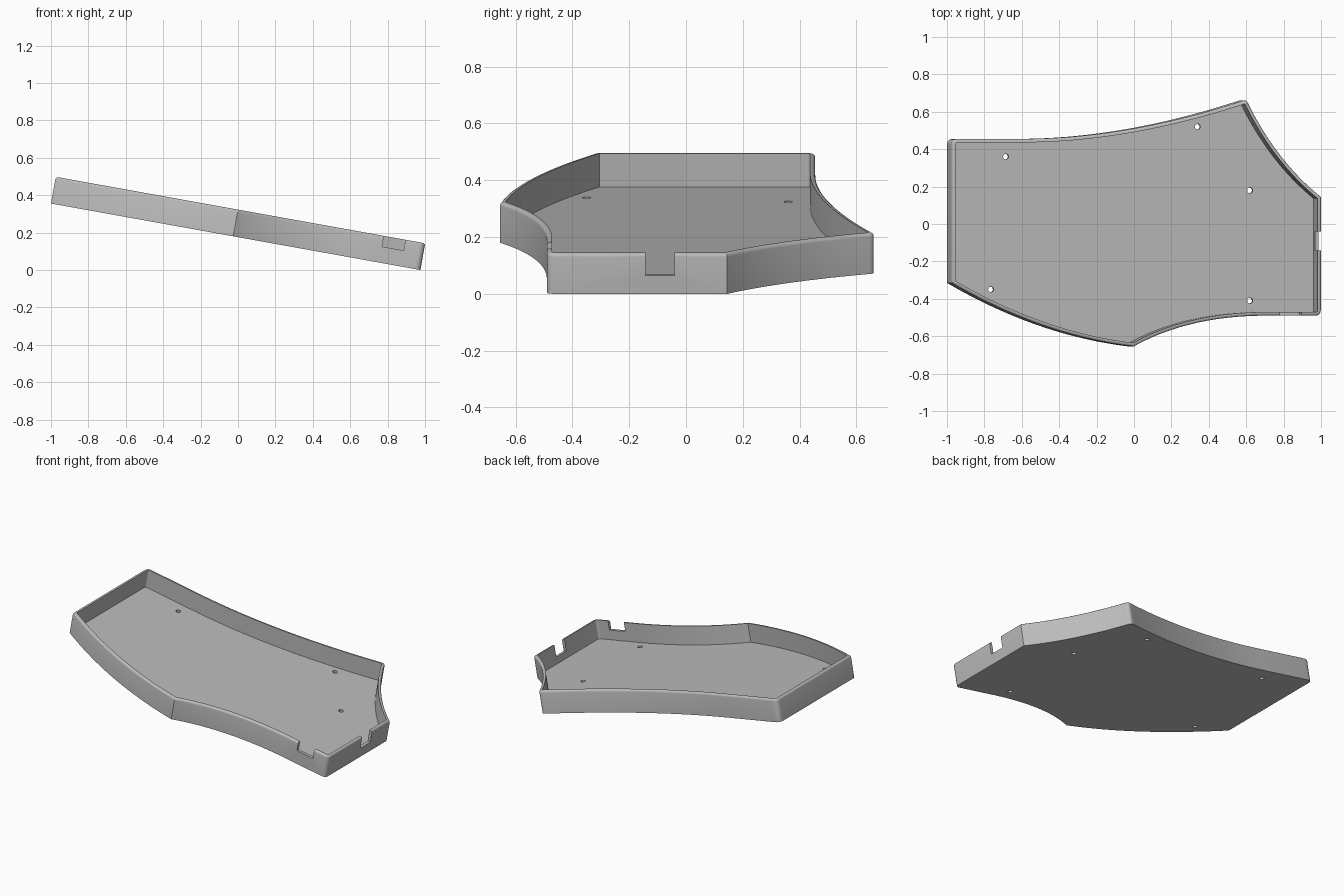
import bpy, bmesh, math
from mathutils import Vector, Matrix

TILT = math.radians(10.2)
HEIGHT, WALL, FLOOR, FILLET = 0.145, 0.019, 0.025, 0.013

if "Cube" in bpy.data.objects:
    bpy.data.objects.remove(bpy.data.objects["Cube"])

grey = bpy.data.materials.new("plain_grey")
grey.use_nodes = True
grey.diffuse_color = (0.5, 0.5, 0.5, 1)
grey.node_tree.nodes["Principled BSDF"].inputs["Base Color"].default_value = (0.5, 0.5, 0.5, 1)


def curve(a, c, b, n):
    """Points of a quadratic curve from a to b, without b."""
    a, c, b = Vector(a), Vector(c), Vector(b)
    return [a * (1 - t) ** 2 + c * 2 * t * (1 - t) + b * t * t for t in (i / n for i in range(n))]


def rounded(before, corner, after, r):
    """Short arc replacing a corner."""
    a = corner + (before - corner).normalized() * r
    b = corner + (after - corner).normalized() * r
    return curve(a, corner, b, 6) + [b]


def inset(points, d):
    """Mitred inward offset of a counter-clockwise outline."""
    out = []
    for i, p in enumerate(points):
        e1 = (p - points[i - 1]).normalized()
        e2 = (points[(i + 1) % len(points)] - p).normalized()
        n1, n2 = Vector((-e1.y, e1.x)), Vector((-e2.y, e2.x))
        out.append(p + (n1 + n2) * d / (1 + n1.dot(n2)))
    return out


# Outline in the plane of the tray
front_left, front_tip = (0, -0.315), (0.99, -0.655)
right_front, right_back = Vector((2.007, -0.49)), (2.007, 0.145)
back_tip, back_left = Vector((1.602, 0.665)), Vector((0, 0.455))

front_bulge = curve(front_left, (0.49, -0.597), front_tip, 24)
front_hollow = curve(front_tip, (1.28, -0.495), (1.69, -0.49), 24) + [Vector((1.69, -0.49))]
side_hollow = curve(right_back, (1.762, 0.338), back_tip, 24)
back_hollow = curve(back_tip, (0.96, 0.455), (0.38, 0.455), 24)[1:] + [Vector((0.38, 0.455))]

outline = front_bulge + front_hollow
outline += rounded(front_hollow[-1], right_front, Vector(right_back), 0.032)
outline += side_hollow
outline += rounded(side_hollow[-1], back_tip, back_hollow[0], 0.02)
outline += back_hollow
outline += rounded(back_hollow[-1], back_left, Vector(front_left), 0.035)

# Cross-section of the wall: (inset, height), from the underside over the rim to the floor
section = [(0, 0)]
for i in range(5):
    a = math.radians(90 * i / 4)
    section.append((FILLET * (1 - math.cos(a)), HEIGHT - FILLET * (1 - math.sin(a))))
section += [(WALL, HEIGHT), (WALL, FLOOR)]

bm = bmesh.new()
rings = [[bm.verts.new((p.x, p.y, z)) for p in inset(outline, d)] for d, z in section]
count = len(outline)
for low, high in zip(rings, rings[1:]):
    for i in range(count):
        j = (i + 1) % count
        bm.faces.new((low[i], low[j], high[j], high[i]))
bm.faces.new(rings[0][::-1])
bm.faces.new(rings[-1])
bmesh.ops.recalc_face_normals(bm, faces=bm.faces)


def add_object(name, bm):
    mesh = bpy.data.meshes.new(name)
    bm.to_mesh(mesh)
    bm.free()
    mesh.materials.append(grey)
    obj = bpy.data.objects.new(name, mesh)
    bpy.context.collection.objects.link(obj)
    return obj


tray = add_object("tray", bm)

# Cutters: screw holes through the floor and two cable notches in the walls
cut = bmesh.new()
for x, y in ((-0.685, 0.36), (0.34, 0.52), (0.62, 0.18), (-0.765, -0.35), (0.62, -0.41)):
    u = (x + 1 - FLOOR * math.sin(TILT)) / math.cos(TILT)
    bmesh.ops.create_cone(cut, cap_ends=True, segments=20, radius1=0.015, radius2=0.015,
                          depth=0.1, matrix=Matrix.Translation((u, y, 0.02)))


def notch(x0, x1, y0, y1, z0):
    z1 = HEIGHT + 0.05
    centre = Matrix.Translation(((x0 + x1) / 2, (y0 + y1) / 2, (z0 + z1) / 2))
    bmesh.ops.create_cube(cut, size=1, matrix=centre @ Matrix.Diagonal((x1 - x0, y1 - y0, z1 - z0, 1)))


notch(1.783, 1.9, -0.53, -0.45, 0.087)
notch(1.96, 2.05, -0.143, -0.04, 0.066)
cutter = add_object("hole_and_notch_cutter", cut)
cutter.hide_render = True

mod = tray.modifiers.new("cutouts", 'BOOLEAN')
mod.operation = 'DIFFERENCE'
mod.solver = 'EXACT'
mod.object = cutter
bpy.ops.object.select_all(action='DESELECT')
bpy.context.view_layer.objects.active = tray
tray.select_set(True)
bpy.ops.object.modifier_apply(modifier=mod.name)
bpy.data.objects.remove(cutter)

# Tilt the tray so that its right end rests on the ground
tray.data.transform(Matrix.Translation((-1, 0, 2.007 * math.sin(TILT))) @ Matrix.Rotation(TILT, 4, 'Y'))
bpy.ops.object.shade_smooth_by_angle(angle=math.radians(25))
